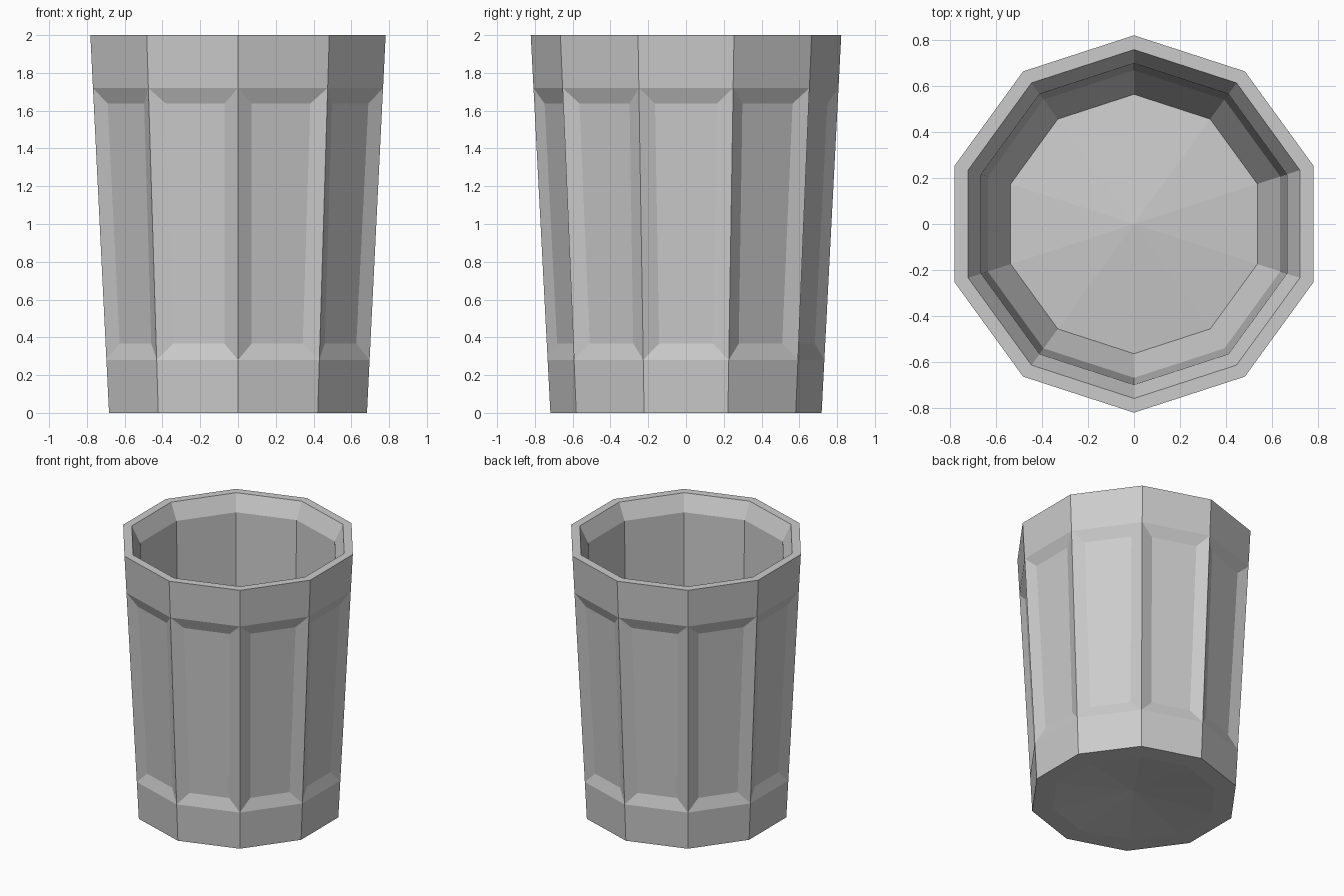
import bpy, bmesh
from math import pi, cos, sin

if "Cube" in bpy.data.objects:
    bpy.data.objects.remove(bpy.data.objects["Cube"])

SIDES = 10


def outer_radius(z):
    return 0.718 + 0.052 * z


# Closed profile (radius, height): outside wall, lip, inside wall, floor
profile = [(0.57, 0.0)]
profile += [(outer_radius(z), z) for z in (0.0, 0.28, 1.72, 2.0)]
profile += [(0.76, 2.0), (0.70, 1.88), (0.67, 0.34), (0.565, 0.12)]

bm = bmesh.new()


def ring(r, z):
    # a corner points straight along y
    return [bm.verts.new((r * cos(pi / 2 + 2 * pi * i / SIDES),
                          r * sin(pi / 2 + 2 * pi * i / SIDES), z))
            for i in range(SIDES)]


rings = [ring(r, z) for r, z in profile]
panels = []
for k, (a, b) in enumerate(zip(rings, rings[1:])):
    for i in range(SIDES):
        j = (i + 1) % SIDES
        face = bm.faces.new((a[i], a[j], b[j], b[i]))
        if k == 2:
            panels.append(face)

# Slightly domed underside and floor
under = bm.verts.new((0, 0, 0.06))
floor = bm.verts.new((0, 0, 0.18))
for i in range(SIDES):
    j = (i + 1) % SIDES
    bm.faces.new((rings[0][j], rings[0][i], under))
    bm.faces.new((rings[-1][i], rings[-1][j], floor))
bmesh.ops.recalc_face_normals(bm, faces=bm.faces[:])

# Recessed panels with bevelled borders
bmesh.ops.inset_individual(bm, faces=panels, thickness=0.12, depth=-0.03)

mesh = bpy.data.meshes.new("faceted_tumbler")
bm.to_mesh(mesh)
bm.free()
bpy.context.collection.objects.link(bpy.data.objects.new("faceted_tumbler", mesh))
